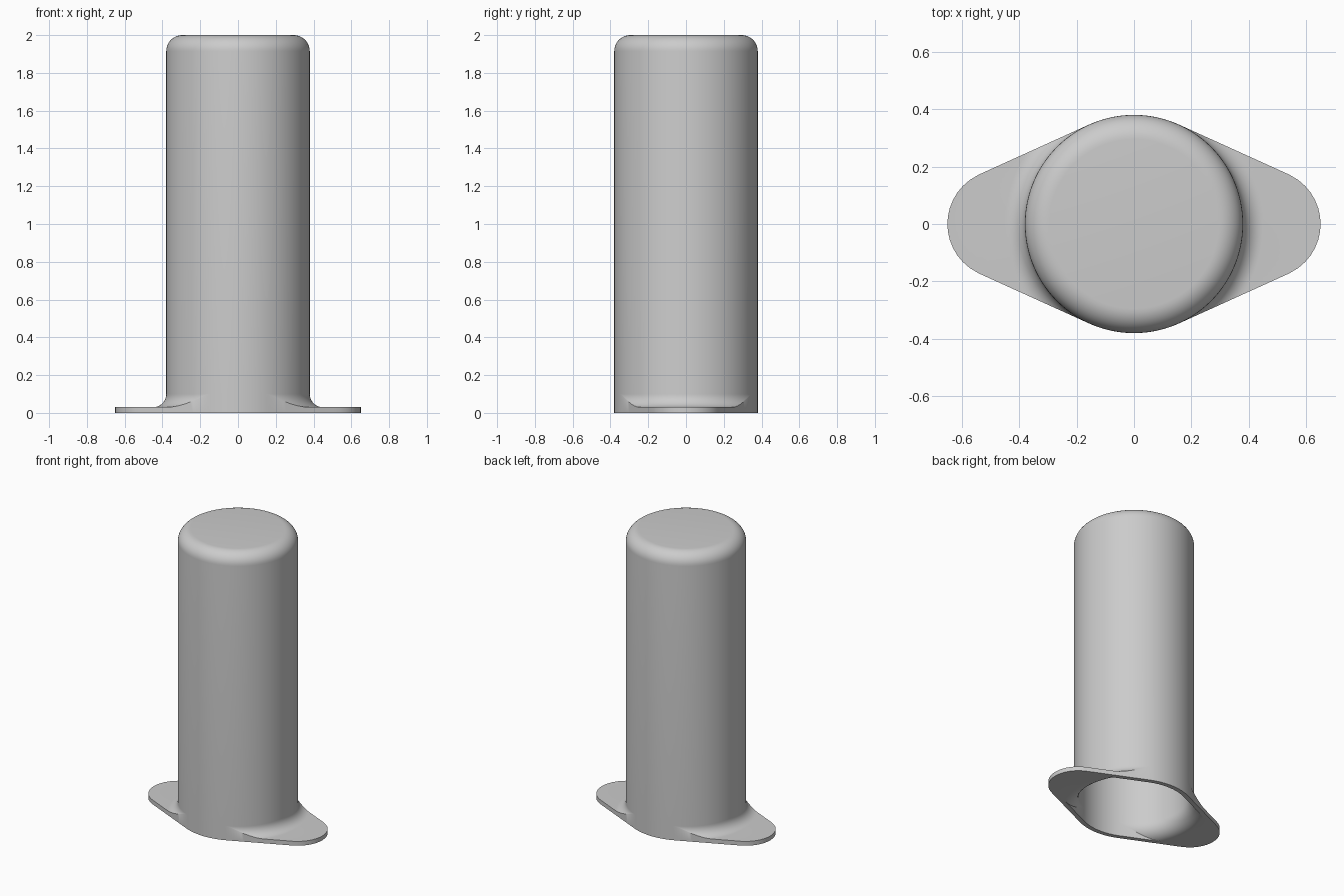
import bpy, bmesh
from math import sin, cos, acos, atan2, sqrt, pi

if "Cube" in bpy.data.objects:
    bpy.data.objects.remove(bpy.data.objects["Cube"])

R, LOBE_R, LOBE_X = 0.38, 0.19, 0.46   # body radius, flange end radius and offset
T, H = 0.03, 2.0                       # sheet thickness, height
FOOT, FOOT_Z = 0.45, 0.10              # centre of the fillet between body and flange
SEG, N = 144, 10


def outline(a, inset=0.0):
    """Radius at angle a of the flange outline (hull of three circles)."""
    a = atan2(abs(sin(a)), abs(cos(a)))
    big, small = R - inset, LOBE_R - inset
    p = acos((big - small) / LOBE_X)
    if a >= p:
        return big
    if a >= atan2(small * sin(p), LOBE_X + small * cos(p)):
        return big / cos(a - p)
    return LOBE_X * cos(a) + sqrt(small ** 2 - (LOBE_X * sin(a)) ** 2)


def skin(a, inset):
    """Profile from the rounded top down the wall and foot fillet to z = 0."""
    body, top = R - inset, H - inset
    edge = 0.085 - inset
    pts = [(body - edge + edge * sin(i / N * pi / 2),
            top - edge + edge * cos(i / N * pi / 2)) for i in range(N + 1)]
    rim = outline(a, inset)
    end = min(FOOT, rim)
    fr = FOOT - body
    for i in range(N + 1):
        r = body + (end - body) * (1 - cos(i / N * pi / 2))
        if i == N:
            r = end
        pts.append((r, FOOT_Z - sqrt(max(0, fr * fr - (FOOT - r) ** 2))))
    if inset == 0:
        pts.append((rim, pts[-1][1]))
        pts.append((rim, 0))
    else:
        pts.append((end, 0))
    return pts


# Drawn can: outer skin, underside and inner skin in one closed loop of columns
bm = bmesh.new()
cols = []
for s in range(SEG):
    a = 2 * pi * s / SEG
    prof = skin(a, 0) + skin(a, T)[::-1]
    cols.append([bm.verts.new((r * cos(a), r * sin(a), z)) for r, z in prof])
for s in range(SEG):
    c, d = cols[s], cols[(s + 1) % SEG]
    for i in range(len(c) - 1):
        bm.faces.new((c[i], c[i + 1], d[i + 1], d[i]))

# Flat outer and inner ends
bm.faces.new([c[0] for c in cols])
bm.faces.new([c[-1] for c in reversed(cols)])
bmesh.ops.remove_doubles(bm, verts=bm.verts, dist=1e-5)
bmesh.ops.recalc_face_normals(bm, faces=bm.faces)

mesh = bpy.data.meshes.new("flanged_can")
bm.to_mesh(mesh)
bm.free()
can = bpy.data.objects.new("flanged_can", mesh)
bpy.context.collection.objects.link(can)
bpy.context.view_layer.objects.active = can
can.select_set(True)
bpy.ops.object.shade_smooth_by_angle(angle=pi / 6)
